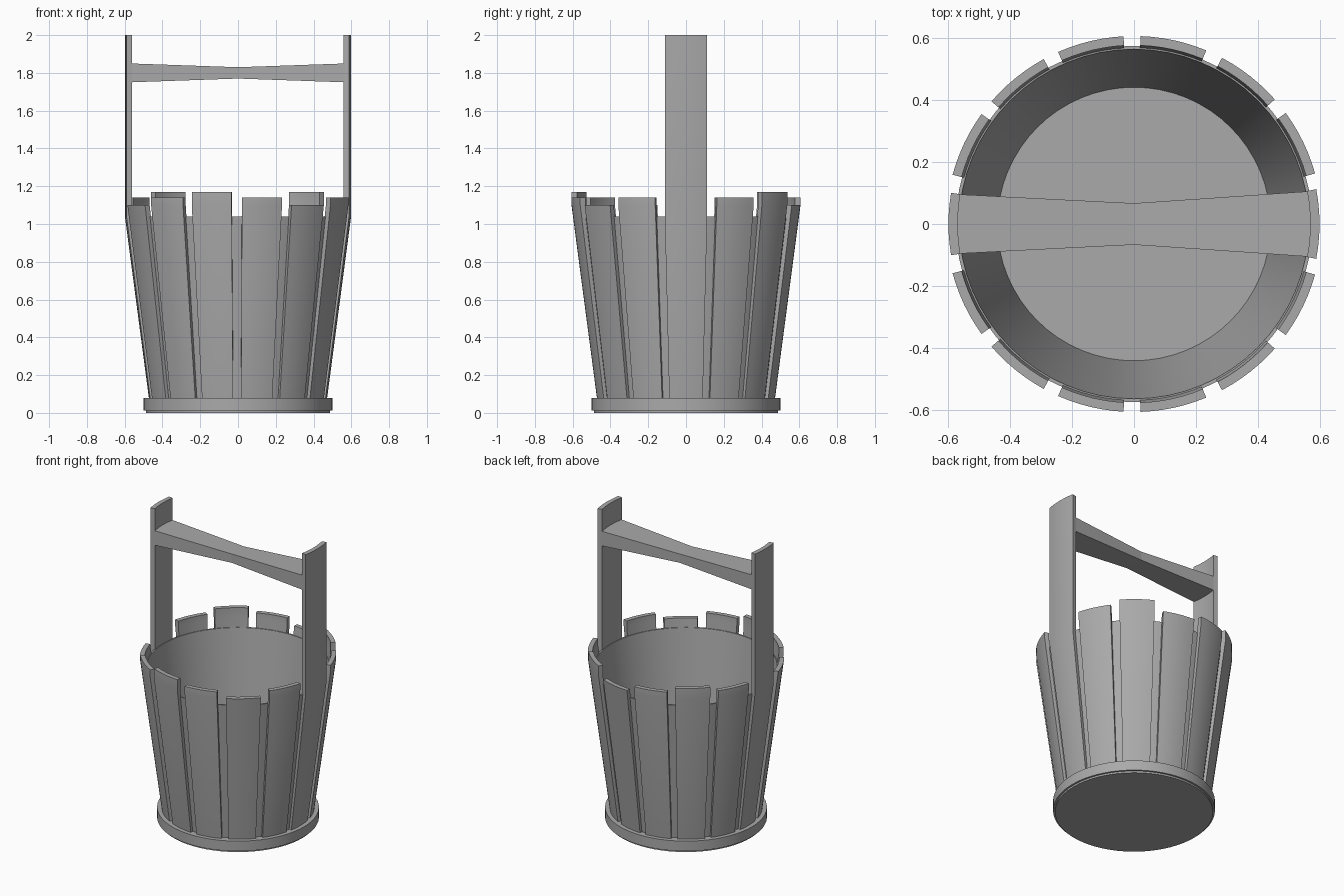
import bpy
import bmesh
from math import radians, cos, sin

if "Cube" in bpy.data.objects:
    bpy.data.objects.remove(bpy.data.objects["Cube"], do_unlink=True)

grey = bpy.data.materials.new("plain_grey")
grey.use_nodes = True
COLOUR = (0.4, 0.4, 0.4, 1)
grey.diffuse_color = COLOUR
grey.node_tree.nodes["Principled BSDF"].inputs["Base Color"].default_value = COLOUR


def finish(name, bm, smooth=True):
    bmesh.ops.recalc_face_normals(bm, faces=bm.faces[:])
    mesh = bpy.data.meshes.new(name)
    bm.to_mesh(mesh)
    bm.free()
    mesh.materials.append(grey)
    obj = bpy.data.objects.new(name, mesh)
    bpy.context.collection.objects.link(obj)
    if smooth:
        bpy.ops.object.select_all(action="DESELECT")
        obj.select_set(True)
        bpy.context.view_layer.objects.active = obj
        bpy.ops.object.shade_smooth_by_angle(angle=radians(30))
    return obj


def sweep(name, profile, start, end, steps):
    """Sweep a closed (radius, z) profile about z, closing a full turn."""
    bm = bmesh.new()
    full = end - start >= 360
    rings = []
    for i in range(steps if full else steps + 1):
        a = radians(start + (end - start) * i / steps)
        rings.append([bm.verts.new((r * cos(a), r * sin(a), z)) for r, z in profile])
    pairs = list(zip(rings, rings[1:]))
    if full:
        pairs.append((rings[-1], rings[0]))
    n = len(profile)
    for a, b in pairs:
        for j in range(n):
            k = (j + 1) % n
            bm.faces.new((a[j], a[k], b[k], b[j]))
    if not full:
        bm.faces.new(rings[0])
        bm.faces.new(rings[-1])
    return finish(name, bm)


def stave(name, angle, half, bend, top):
    """Curved board that leans outward, then stands upright above the bend."""
    low, high, thick = 0.472, 0.472 + 0.132 * (bend - 0.08), 0.03
    outer = [(low, 0.08), (high, bend), (high, top)]
    inner = [(r - thick, z) for r, z in reversed(outer)]
    sweep(name, outer + inner, angle - half, angle + half, 6)


# Base disc with a small chamfer underneath
bm = bmesh.new()
bmesh.ops.create_cone(bm, cap_ends=True, segments=64, radius1=0.5, radius2=0.5, depth=0.08)
bmesh.ops.translate(bm, verts=bm.verts[:], vec=(0, 0, 0.04))
rim = [e for e in bm.edges if all(v.co.z < 0.01 for v in e.verts)]
bmesh.ops.bevel(bm, geom=rim, offset=0.012, segments=2, affect="EDGES")
finish("base", bm)

# Thin tapered lining
sweep("lining", [(0.44, 0.07), (0.452, 0.07), (0.575, 1.04), (0.564, 1.04)], 0, 360, 64)

# Uneven staves, listed from the side toward the middle of each quarter
quarters = {
    "back_left": (1, 1, (1.14, 1.17, 1.10)),
    "back_right": (-1, 1, (1.14, 1.17, 1.14)),
    "front_left": (1, -1, (1.14, 1.10, 1.14)),
    "front_right": (-1, -1, (1.10, 1.14, 1.17)),
}
for quarter, (sx, sy, tops) in quarters.items():
    step = 25.9 if sx > 0 else 25.5
    for i, top in enumerate(tops, 1):
        angle = step * i if sx > 0 else 180 - step * i
        stave(f"{quarter}_stave_{i}", sy * angle, 10.3, 1.10, top)

# Tall uprights that carry the handle
stave("left_upright", 0, 10.8, 1.04, 2.0)
stave("right_upright", 180, 9.7, 1.04, 2.0)

# Handle bar, narrowed in the middle
bm = bmesh.new()
sections = []
for x, hy, hz in ((-0.572, 0.096, 0.05), (0, 0.067, 0.03), (0.572, 0.106, 0.05)):
    sections.append([bm.verts.new((x, sy * hy, 1.8 + sz * hz))
                     for sy, sz in ((-1, -1), (1, -1), (1, 1), (-1, 1))])
for a, b in zip(sections, sections[1:]):
    for j in range(4):
        k = (j + 1) % 4
        bm.faces.new((a[j], a[k], b[k], b[j]))
bm.faces.new(sections[0])
bm.faces.new(sections[-1])
finish("handle", bm, smooth=False)
